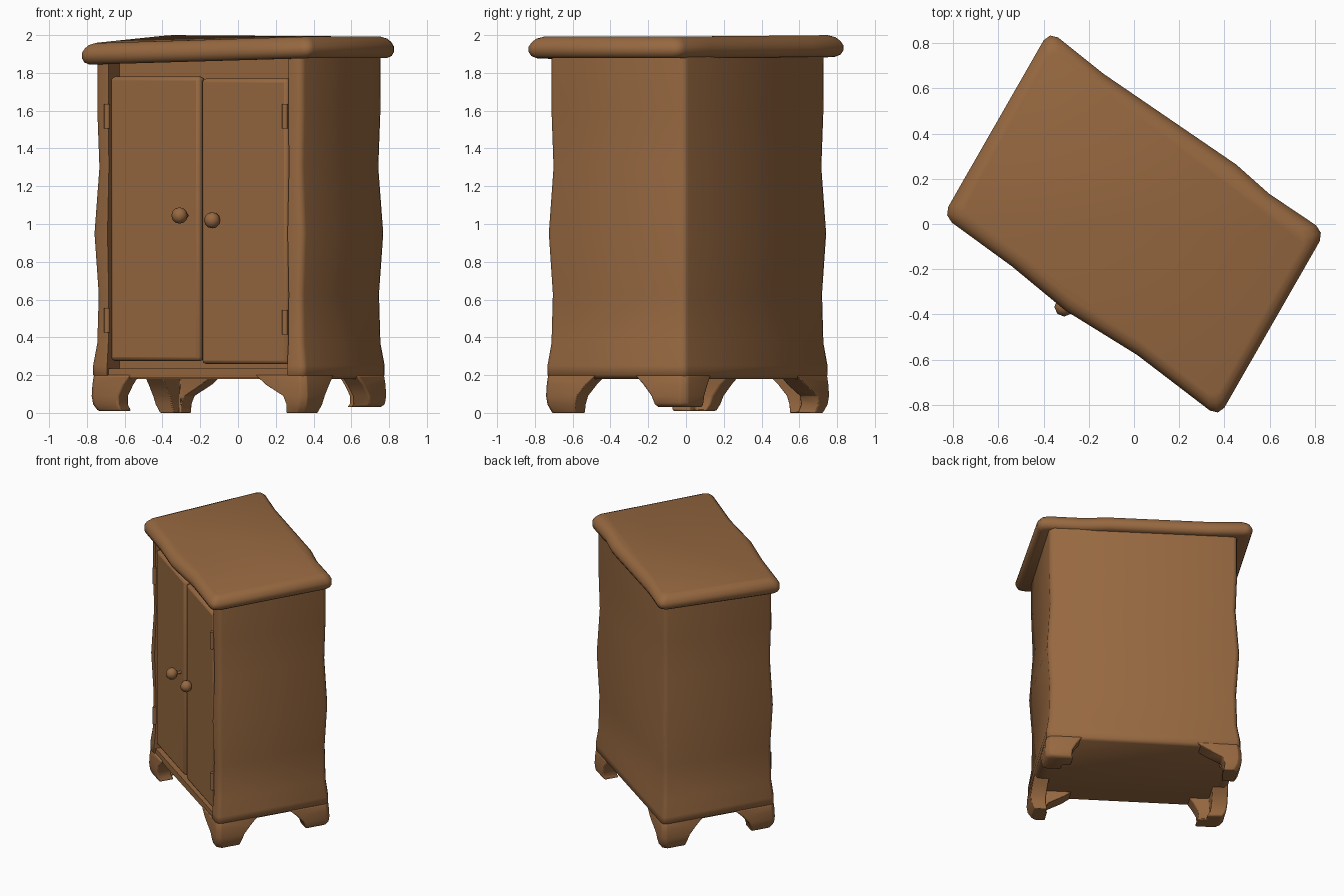
import bpy, bmesh, math
from mathutils import Vector, Matrix

if "Cube" in bpy.data.objects:
    bpy.data.objects.remove(bpy.data.objects["Cube"])

wood = bpy.data.materials.new("brown wood")
wood.diffuse_color = (0.31, 0.14, 0.052, 1)
wood.use_nodes = True
wood.node_tree.nodes["Principled BSDF"].inputs["Base Color"].default_value = wood.diffuse_color

# Skewed plan: half-width and half-depth vectors of body and top
BU, BV = Vector((0.548, -0.374)), Vector((0.21, 0.352))
TU, TV = Vector((0.611, -0.445)), Vector((0.235, 0.41))
N = Vector((-0.565, -0.825))          # outward direction of the front


def plan(a, b):
    """Body plan point; the back sits slightly further out than the front."""
    return BU * a + BV * b * (1.045 if b > 0 else 1)


def finish(name, bm, angle=50, bevel=0):
    bmesh.ops.recalc_face_normals(bm, faces=bm.faces[:])
    me = bpy.data.meshes.new(name)
    bm.to_mesh(me)
    bm.free()
    ob = bpy.data.objects.new(name, me)
    bpy.context.collection.objects.link(ob)
    me.materials.append(wood)
    if bevel:
        m = ob.modifiers.new("bevel", 'BEVEL')
        m.width, m.segments, m.limit_method = bevel, 2, 'ANGLE'
        m.angle_limit = math.radians(35)
    bpy.ops.object.select_all(action='DESELECT')
    ob.select_set(True)
    bpy.context.view_layer.objects.active = ob
    bpy.ops.object.shade_smooth_by_angle(angle=math.radians(angle))
    return ob


def loft(name, rings, angle=50, bevel=0):
    bm = bmesh.new()
    vs = [[bm.verts.new(p) for p in r] for r in rings]
    n = len(rings[0])
    for lo, hi in zip(vs, vs[1:]):
        for i in range(n):
            j = (i + 1) % n
            bm.faces.new((lo[i], lo[j], hi[j], hi[i]))
    bm.faces.new(vs[0][::-1])
    bm.faces.new(vs[-1])
    return finish(name, bm, angle, bevel)


def front(s, n, z):
    """Point on the front: s is x along the front plane, n is outward."""
    return Vector((s + N.x * n, -0.494 - 0.685 * s + N.y * n, z))


def corner(sa, sb, ra, rb):
    """Rounded plan corner, from the front/back edge to the side edge."""
    return [(sa * (1 - ra), sb), (sa * (1 - .3 * ra), sb * (1 - .3 * rb)),
            (sa, sb * (1 - rb))]


# Cabinet body: C-shaped section with a shallow recess, wavy in height
def body_ring(z, k):
    ra, rb = 0.05, 0.08
    outer = ([(-.87, -1)] + corner(-1, -1, ra, rb) + corner(-1, 1, ra, rb)[::-1]
             + corner(1, 1, ra, rb) + corner(1, -1, ra, rb)[::-1] + [(.87, -1)])
    pts = [plan(a * (1 if abs(a) < .9 else k), b * k) for a, b in outer]
    pts += [plan(a, b) for a, b in ((.87, -.72), (-.87, -.72))]
    return [(p.x, p.y, z) for p in pts]


levels = [(.18, .99), (.2, 1.03), (.25, 1.03), (.37, 1.0), (.63, .99), (.95, 1.02),
          (1.3, .985), (1.6, 1.0), (1.91, 1.0)]
loft("cabinet_body", [body_ring(z, k) for z, k in levels], 60)

# Bottom rail under the doors
loft("bottom_rail", [[(*plan(a, b), z) for a, b in
     ((-.95, -1.0), (.95, -1.0), (.95, -.6), (-.95, -.6))] for z in (.185, .235)], 30)

# Bracket feet: L-shaped sections tapering downwards
ud, vd = BU.normalized(), BV.normalized()
wide, narrow = (.17, .18, .19, .22, .25), (.10, .115, .14, .25, .31)
feet = {"front_left_foot": (-1, -1, .01, wide), "front_right_foot": (1, -1, 0, narrow),
        "back_left_foot": (-1, 1, 0, narrow), "back_right_foot": (1, 1, .03, wide)}
for name, (sa, sb, z0, reach) in feet.items():
    rings = []
    for z, k, e, f in zip((z0, .045, .09, .15, .2), (1.0, 1.035, 1.045, 1.04, 1.03),
                          reach, (.165, .19, .21, .26, .31)):
        t, c = .11, .03
        tu = min(t, e - .01)
        p = plan(sa, sb) * k
        rings.append([(*(p - ud * sa * x - vd * sb * y), z) for x, y in
                      ((0, c), (c, 0), (e, 0), (e, t), (tu, t), (tu, f), (0, f))])
    loft(name, rings, 50, .01)


# Overhanging top: rounded edge, drooping at the front left corner
def top_ring(h, inset):
    ra, rb = .065, .1
    pts = (corner(-1, -1, ra, rb)[::-1] + [(-.5, -1.0), (-.1, -1.04), (.4, -.98)]
           + corner(1, -1, ra, rb) + corner(1, 1, ra, rb)[::-1]
           + [(.6, .98), (.35, 1.02), (-.6, .975)] + corner(-1, 1, ra, rb))
    ring = []
    for a, b in pts:
        p = TU * a * (1 - inset / .75) + TV * b * (1 - inset / .44)
        z = 1.878 + h - .035 * (1 - a) * (1 - b) / 4 + .008 * (1 - a) * (1 + b) / 4
        ring.append((p.x, p.y, z))
    return ring


loft("cabinet_top", [top_ring(h, i) for h, i in
     ((0, .03), (.012, .01), (.035, 0), (.06, 0), (.085, .012),
      (.103, .028), (.114, .055))], 60)


# Doors
def slab(name, s0, s1, z0, z1, n0, n1, bevel):
    loft(name, [[front(s, n, z) for s, z in ((s0, z0), (s1, z0), (s1, z1), (s0, z1))]
                for n in (n0, n1)], 40, bevel)


slab("left_door", -.676, -.203, .275, 1.78, -.06, .005, .02)
slab("right_door", -.197, .258, .258, 1.77, -.06, -.002, .02)


# Round parts: knobs with stems, and hinges
def rod(name, p, q, r):
    bm = bmesh.new()
    d = q - p
    m = Matrix.Translation((p + q) / 2) @ d.to_track_quat('Z', 'Y').to_matrix().to_4x4()
    bmesh.ops.create_cone(bm, cap_ends=True, segments=8, radius1=r, radius2=r,
                          depth=d.length, matrix=m)
    finish(name, bm, 50)


for side, s, n, z in (("left", -.27, .07, 1.045), ("right", -.12, .03, 1.02)):
    bm = bmesh.new()
    bmesh.ops.create_uvsphere(bm, u_segments=8, v_segments=6, radius=.043,
                              matrix=Matrix.Translation(front(s, n, z)))
    finish(side + "_knob", bm, 60)
    rod(side + "_knob_stem", front(s, -.01, z), front(s, n, z), .012)

for side, s, zs in (("left", -.69, (1.57, .49)), ("right", .252, (1.57, .48))):
    for level, z in zip(("upper", "lower"), zs):
        rod(f"{side}_{level}_hinge", front(s, .005, z - .065),
            front(s, .005, z + .065), .016)
